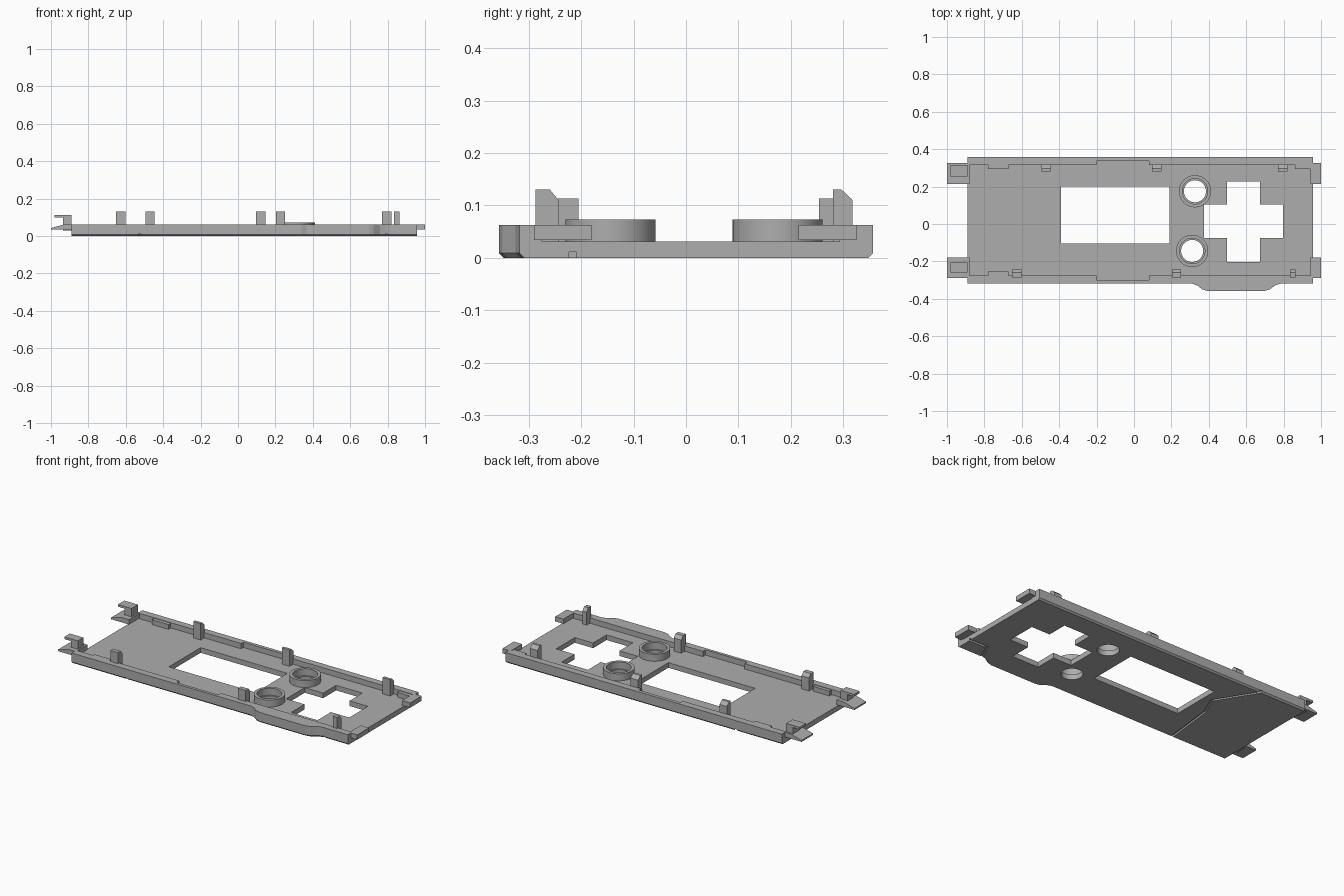
import bpy, bmesh, math
from mathutils import Vector

cube = bpy.data.objects.get("Cube")
if cube:
    bpy.data.objects.remove(cube, do_unlink=True)

grey = bpy.data.materials.new("plastic_grey")
grey.use_nodes = True
grey.diffuse_color = (0.42, 0.42, 0.42, 1)
grey.node_tree.nodes["Principled BSDF"].inputs["Base Color"].default_value = grey.diffuse_color

FLOOR, RIM, CHAMFER = 0.031, 0.063, 0.009


def finish(name, bm):
    bmesh.ops.recalc_face_normals(bm, faces=bm.faces)
    mesh = bpy.data.meshes.new(name)
    bm.to_mesh(mesh)
    bm.free()
    mesh.materials.append(grey)
    ob = bpy.data.objects.new(name, mesh)
    bpy.context.collection.objects.link(ob)
    return ob


def prism(name, points, low, high, axis="z"):
    """Extrude a polygon along z (points are x,y), y (x,z) or x (y,z)."""
    place = {"z": lambda a, b, h: (a, b, h),
             "y": lambda a, b, h: (a, h, b),
             "x": lambda a, b, h: (h, a, b)}[axis]
    bm = bmesh.new()
    base, top = [[bm.verts.new(place(a, b, h)) for a, b in points] for h in (low, high)]
    bm.faces.new(base)
    bm.faces.new(top)
    for i in range(len(points)):
        j = (i + 1) % len(points)
        bm.faces.new((base[i], base[j], top[j], top[i]))
    return finish(name, bm)


def box(name, x0, x1, y0, y1, z0, z1):
    return prism(name, [(x0, y0), (x1, y0), (x1, y1), (x0, y1)], z0, z1)


def circle(centre, radius, n=48):
    return [(centre[0] + radius * math.cos(math.tau * i / n),
             centre[1] + radius * math.sin(math.tau * i / n)) for i in range(n)]


def cut(target, cutter):
    cutter.hide_render = True
    mod = target.modifiers.new("cut", "BOOLEAN")
    mod.operation, mod.solver, mod.object = "DIFFERENCE", "EXACT", cutter
    bpy.context.view_layer.objects.active = target
    bpy.ops.object.modifier_apply(modifier=mod.name)
    bpy.data.objects.remove(cutter, do_unlink=True)


def groove(target, path, width=0.014):
    for a, b in zip(path, path[1:]):
        a, b = Vector(a), Vector(b)
        along = (b - a).normalized() * width / 2
        side = Vector((-along.y, along.x))
        a, b = a - along, b + along
        cut(target, prism("groove_cutter", [a - side, b - side, b + side, a + side],
                          -0.02, 0.011))


# Faceplate with a bulge on the front edge and a chamfered underside
outline = [(-0.89, -0.318), (0.31, -0.318), (0.34, -0.33), (0.365, -0.35), (0.39, -0.357),
           (0.70, -0.357), (0.725, -0.35), (0.76, -0.325), (0.79, -0.318),
           (0.957, -0.318), (0.957, 0.357), (-0.89, 0.357)]
bm = bmesh.new()
rings = []
for z, inset in ((0, CHAMFER), (CHAMFER, 0), (RIM, 0)):
    rings.append([bm.verts.new((x, y - math.copysign(inset, y), z)) for x, y in outline])
bm.faces.new(rings[0])
bm.faces.new(rings[-1])
for lower, upper in zip(rings, rings[1:]):
    for i in range(len(outline)):
        j = (i + 1) % len(outline)
        bm.faces.new((lower[i], lower[j], upper[j], upper[i]))
plate = finish("faceplate", bm)

# Open-ended tray between the two side walls, wider in the middle
tray = [(-1.1, -0.275), (-0.2, -0.275), (-0.2, -0.3), (0.08, -0.3), (0.08, -0.275),
        (1.1, -0.275), (1.1, 0.315), (0.08, 0.315), (0.08, 0.336), (-0.2, 0.336),
        (-0.2, 0.315), (-1.1, 0.315)]
cut(plate, prism("tray_cutter", tray, FLOOR, 0.2))

# Screen window, cross opening and two button holes
cut(plate, box("window_cutter", -0.39, 0.19, -0.103, 0.2, -0.1, 0.2))
cross = [(0.374, -0.075), (0.497, -0.075), (0.497, -0.203), (0.673, -0.203),
         (0.673, -0.075), (0.796, -0.075), (0.796, 0.103), (0.673, 0.103),
         (0.673, 0.226), (0.497, 0.226), (0.497, 0.103), (0.374, 0.103)]
cut(plate, prism("cross_cutter", cross, -0.1, 0.2))
buttons = {"back": (0.326, 0.175), "front": (0.311, -0.144)}
for centre in buttons.values():
    cut(plate, prism("hole_cutter", circle(centre, 0.059), -0.1, 0.2))

# Decorative seams on the underside
groove(plate, [(-0.53, -0.35), (-0.49, 0.0), (-0.44, 0.12), (-0.6, 0.38)])
groove(plate, [(1.0, -0.216), (0.84, -0.216), (0.77, -0.37)])

# Raised button collars
for side, centre in buttons.items():
    collar = prism(side + "_button_collar", circle(centre, 0.086), FLOOR - 0.002, 0.073)
    cut(collar, prism("collar_cutter", circle(centre, 0.068), -0.1, 0.2))
    bpy.ops.object.select_all(action="DESELECT")
    collar.select_set(True)
    bpy.context.view_layer.objects.active = collar
    bpy.ops.object.shade_smooth_by_angle(angle=math.radians(30))

# Upright clips along both walls, each with a lower outer shoulder
back_clip = [(0.281, FLOOR), (0.318, FLOOR), (0.318, 0.11), (0.297, 0.13), (0.281, 0.13)]
front_clip = [(-0.287, FLOOR), (-0.243, FLOOR), (-0.243, 0.11), (-0.26, 0.13), (-0.287, 0.13)]
for x0, x1 in ((-0.495, -0.447), (0.097, 0.148), (0.77, 0.82)):
    prism("back_clip", back_clip, x0, x1, "x")
for x0, x1 in ((-0.652, -0.602), (0.202, 0.252), (0.835, 0.863)):
    prism("front_clip", front_clip, x0, x1, "x")

# Small ledges set into the walls
for x0, x1 in ((-0.78, -0.67), (0.86, 0.957)):
    box("back_wall_ledge", x0, x1, 0.293, 0.32, FLOOR, 0.06)
box("front_wall_ledge", -0.78, -0.67, -0.28, -0.255, FLOOR, 0.06)

# Right-end hooks, left-end tongues
tongue = [(-0.88, 0.034), (-1.0, 0.034), (-1.0, 0.043), (-0.925, 0.063), (-0.88, 0.063)]
hook = [(-0.89, 0.03), (-0.935, 0.03), (-0.935, 0.1), (-0.98, 0.1),
        (-0.98, 0.113), (-0.89, 0.113)]
for side, y0, y1, h0, h1 in (("front", -0.29, -0.18, -0.258, -0.205),
                             ("back", 0.215, 0.325, 0.254, 0.316)):
    prism(side + "_end_tongue", tongue, y0, y1, "y")
    prism(side + "_end_hook", hook, h0, h1, "y")
    box(side + "_end_tab", 0.945, 1.0, y0, y1, 0.034, 0.063)
